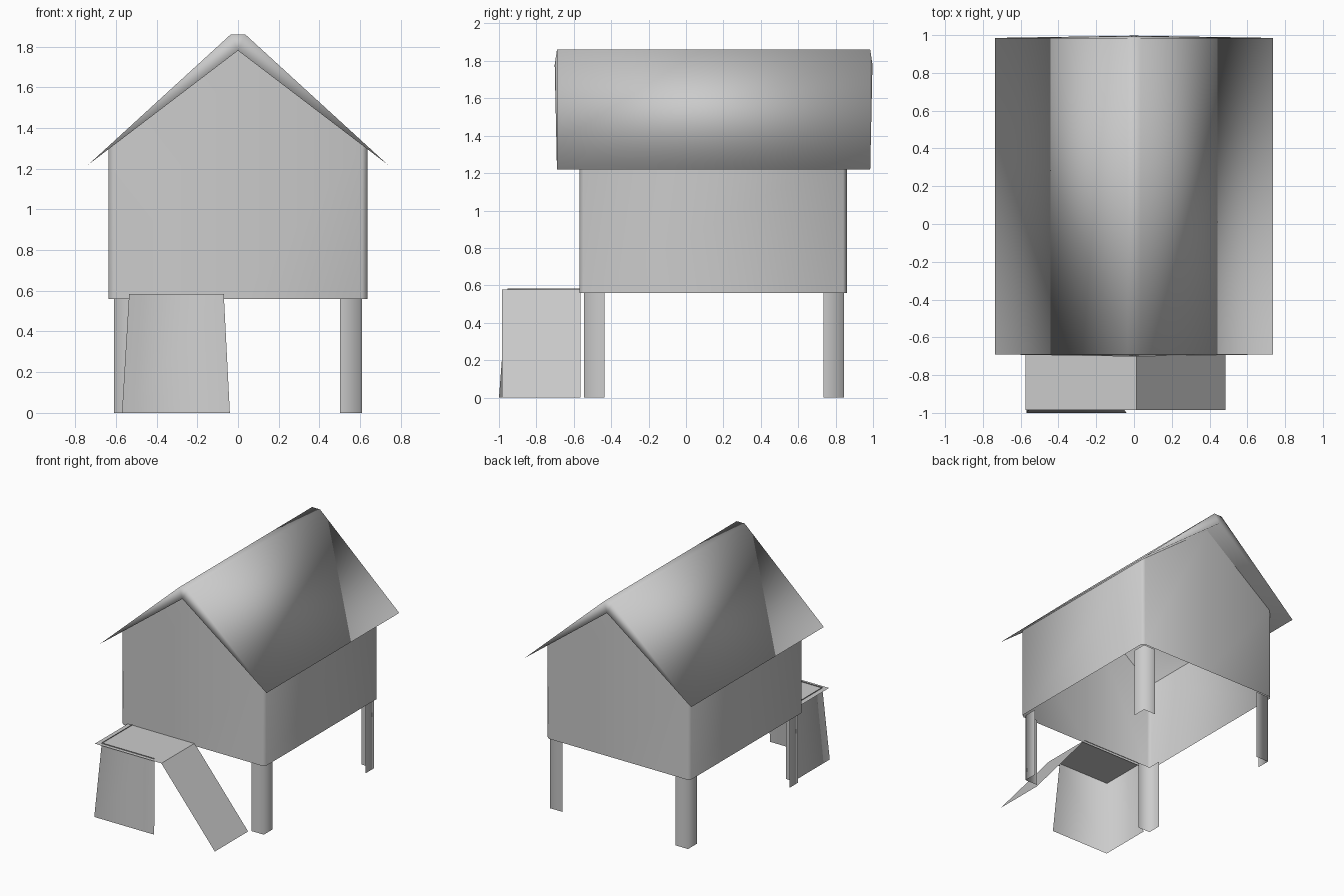
import bpy

old = bpy.data.objects.get("Cube")
if old:
    bpy.data.objects.remove(old, do_unlink=True)

GREY = (0.6, 0.6, 0.6, 1.0)
grey = bpy.data.materials.new("light_grey")
grey.use_nodes = True
grey.diffuse_color = GREY
grey.node_tree.nodes["Principled BSDF"].inputs["Base Color"].default_value = GREY


def make(name, verts, faces, smooth=False):
    """Create one grey mesh object."""
    mesh = bpy.data.meshes.new(name)
    mesh.from_pydata(verts, [], faces)
    mesh.materials.append(grey)
    mesh.polygons.foreach_set("use_smooth", [smooth] * len(mesh.polygons))
    mesh.update()
    obj = bpy.data.objects.new(name, mesh)
    bpy.context.collection.objects.link(obj)
    return obj


def strip(name, low, high, closed=False, smooth=True):
    """Join a lower and an upper row of points with quads."""
    n = len(low)
    faces = [(i, (i + 1) % n, n + (i + 1) % n, n + i)
             for i in range(n if closed else n - 1)]
    return make(name, low + high, faces, smooth)


# Roof: thin at the eaves, flat narrow ridge, apex of the underside pushed out
EAVE, EAVE_Z, APEX_Z, RIDGE_Z = 0.735, 1.22, 1.78, 1.86
section = [(EAVE, EAVE_Z, 0), (0.035, RIDGE_Z, 0), (-0.035, RIDGE_Z, 0),
           (-EAVE, EAVE_Z, 0), (0, APEX_Z, 0.012)]
n = len(section)
front = [(x, -0.69 - out, z) for x, z, out in section]
back = [(x, 0.985 + out, z) for x, z, out in section]
faces = [(i, n + i, n + (i + 1) % n, (i + 1) % n) for i in range(n)]
caps = [(0, 1, 4), (1, 2, 4), (2, 3, 4)]
faces += caps + [tuple(n + i for i in reversed(c)) for c in caps]
make("roof", front + back, faces, True)

# Walls: open shell with clipped corners, its top following the roof underside
half = [(0, -0.57), (0.61, -0.57), (0.635, -0.55), (0.635, 0.84), (0.61, 0.86)]
plan = half + [(0, 0.86)] + [(-x, y) for x, y in reversed(half[1:])]
slope = (APEX_Z - EAVE_Z) / EAVE
strip("walls", [(x, y, 0.56) for x, y in plan],
      [(x, y, APEX_Z - slope * abs(x)) for x, y in plan], closed=True)

# Legs: angle-shaped posts with the corner facing outwards
W = 0.11
for side, sx in (("left", 1), ("right", -1)):
    for end, y, sy in (("front", -0.545, -1), ("back", 0.845, 1)):
        x = sx * 0.61
        plan = [(x - sx * W, y), (x, y), (x, y - sy * W)]
        if sx * sy > 0:
            plan.reverse()
        strip(f"{end}_{side}_leg", [(px, py, 0) for px, py in plan],
              [(px, py, 0.565) for px, py in plan])

# Porch: platform, ramp and tapered skirt on its front and outer side
Y0, Y1, STEP = -0.985, -0.565, 0.578
make("porch_platform",
     [(-0.575, Y0, STEP), (0.012, Y0, STEP), (0.012, Y1, STEP), (-0.575, Y1, STEP)],
     [(0, 1, 2, 3)])
make("ramp",
     [(0.012, Y0, STEP), (0.485, Y0, 0), (0.485, Y1, 0), (0.012, Y1, STEP)],
     [(0, 1, 2, 3)])
strip("porch_skirt",
      [(-0.57, -0.57, 0), (-0.57, -1.0, 0), (-0.04, -1.0, 0)],
      [(-0.535, -0.57, 0.584), (-0.535, -0.955, 0.584), (-0.07, -0.955, 0.584)])
